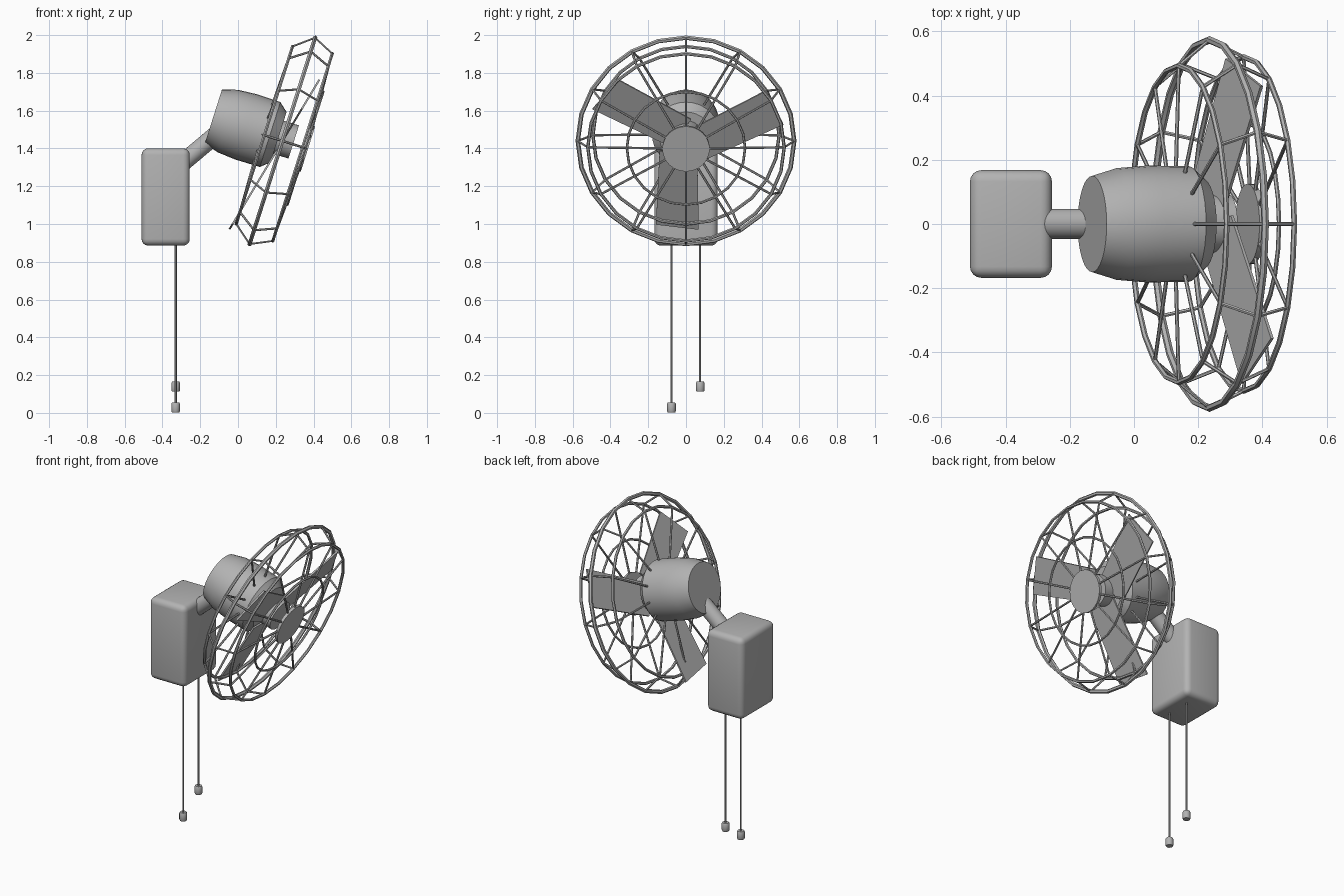
import bpy
import bmesh
from math import sin, cos, tau, radians
from mathutils import Matrix, Vector

cube = bpy.data.objects.get("Cube")
if cube:
    bpy.data.objects.remove(cube, do_unlink=True)

GREY = (0.45, 0.45, 0.45, 1)
metal = bpy.data.materials.new("grey_metal")
metal.use_nodes = True
metal.diffuse_color = GREY
metal.node_tree.nodes["Principled BSDF"].inputs["Base Color"].default_value = GREY


def frame(x, z, tilt):
    """Tilted frame: local z is the fan axis, local x is sideways, local y is up."""
    t = radians(tilt)
    axes = Matrix(((0, 1, 0), (sin(t), 0, cos(t)), (cos(t), 0, -sin(t))))
    return Matrix.Translation((x, 0, z)) @ axes.transposed().to_4x4()


GUARD = frame(0.235, 1.44, 17.6)
MOTOR = frame(0.232, 1.454, 17.6)
ROTOR = frame(0.23, 1.43, 31)


def finish(obj, angle=30):
    obj.data.materials.append(metal)
    bpy.ops.object.select_all(action="DESELECT")
    obj.select_set(True)
    bpy.context.view_layer.objects.active = obj
    if obj.type == "CURVE":
        bpy.ops.object.convert(target="MESH")
        obj = bpy.context.object
    bpy.ops.object.shade_smooth_by_angle(angle=radians(angle))
    return obj


def from_bmesh(name, bm, matrix, angle=30):
    bmesh.ops.recalc_face_normals(bm, faces=bm.faces)
    mesh = bpy.data.meshes.new(name)
    bm.to_mesh(mesh)
    bm.free()
    obj = bpy.data.objects.new(name, mesh)
    bpy.context.collection.objects.link(obj)
    obj.matrix_world = matrix
    return finish(obj, angle)


def lathe(name, profile, matrix, sides=32, angle=30):
    """Solid of revolution from (height, radius) pairs, capped at both ends."""
    bm = bmesh.new()
    rings = [[bm.verts.new((r * cos(tau * i / sides), r * sin(tau * i / sides), h))
              for i in range(sides)] for h, r in profile]
    for a, b in zip(rings, rings[1:]):
        for i in range(sides):
            j = (i + 1) % sides
            bm.faces.new((a[i], a[j], b[j], b[i]))
    bm.faces.new(rings[0])
    bm.faces.new(rings[-1])
    return from_bmesh(name, bm, matrix, angle)


def wire(name, paths, radius, matrix, cyclic=False):
    """Round wires through the given points."""
    curve = bpy.data.curves.new(name, "CURVE")
    curve.dimensions = "3D"
    curve.bevel_depth = radius
    curve.bevel_resolution = 1
    curve.use_fill_caps = True
    for path in paths:
        spline = curve.splines.new("POLY")
        spline.points.add(len(path) - 1)
        for point, co in zip(spline.points, path):
            point.co = (*co, 1)
        spline.use_cyclic_u = cyclic
    obj = bpy.data.objects.new(name, curve)
    bpy.context.collection.objects.link(obj)
    obj.matrix_world = matrix
    return finish(obj, 50)


def polar(r, angle, h):
    return (r * cos(angle), r * sin(angle), h)


# Wall box with rounded edges
bm = bmesh.new()
bmesh.ops.create_cube(bm, size=1)
bmesh.ops.scale(bm, vec=(0.255, 0.335, 0.515), verts=bm.verts)
bmesh.ops.bevel(bm, geom=bm.edges[:], offset=0.035, segments=4, profile=0.5, affect="EDGES")
from_bmesh("wall_box", bm, Matrix.Translation((-0.383, 0, 1.143)), 40)

# Arm from the box up to the motor
start, end = Vector((-0.32, 0, 1.302)), Vector((-0.06, 0, 1.52))
turn = (end - start).to_track_quat("Z", "Y").to_matrix().to_4x4()
lathe("support_arm", [(0, 0.047), ((end - start).length, 0.047)],
      Matrix.Translation(start) @ turn, 24)

# Motor housing and nose
lathe("motor_housing", [(-0.38, 0.15), (-0.3, 0.174), (-0.2, 0.182),
                        (-0.065, 0.18), (-0.018, 0.14)], MOTOR)
lathe("motor_nose", [(-0.02, 0.092), (0.066, 0.092)], MOTOR)

# Three flat blades, on a rotor that leans further than the guard
for k in range(3):
    bm = bmesh.new()
    lower = [bm.verts.new(co) for co in ((0.05, -0.14, -0.005), (0.503, -0.159, -0.005),
                                         (0.534, 0.067, -0.005), (0.05, 0.06, -0.005))]
    bm.faces.new(lower)
    blade = bmesh.ops.extrude_face_region(bm, geom=bm.faces[:])
    bmesh.ops.translate(bm, vec=(0, 0, 0.01),
                        verts=[v for v in blade["geom"] if isinstance(v, bmesh.types.BMVert)])
    from_bmesh(f"blade_{k + 1}", bm, ROTOR @ Matrix.Rotation(radians(30 + 120 * k), 4, "Z"))

# Guard: hoops, bent spokes and centre disc
hoops = {"rear_hoop": (0.493, -0.1, 0.009), "outer_hoop": (0.573, 0.0, 0.012),
         "front_hoop": (0.52, 0.112, 0.009), "inner_hoop": (0.313, 0.128, 0.007)}
for name, (r, h, thick) in hoops.items():
    wire(name, [[polar(r, tau * i / 24, h) for i in range(24)]], thick, GUARD, True)
bend = [(0.16, -0.11), (0.493, -0.1), (0.573, 0), (0.52, 0.112), (0.1, 0.132)]
wire("guard_spokes", [[polar(r, tau * i / 12, h) for r, h in bend] for i in range(12)],
     0.0065, GUARD)
lathe("guard_disc", [(0.124, 0.125), (0.142, 0.125)], GUARD)

# Two pull cords with end knobs
for side, y, z in (("right", -0.077, 0), ("left", 0.075, 0.11)):
    wire(f"{side}_cord", [[(-0.33, y, 0.92), (-0.33, y, z + 0.04)]], 0.006, Matrix())
    lathe(f"{side}_knob", [(0.003, 0.02), (0.01, 0.023), (0.048, 0.023), (0.055, 0.019)],
          Matrix.Translation((-0.33, y, z)), 12, 40)
